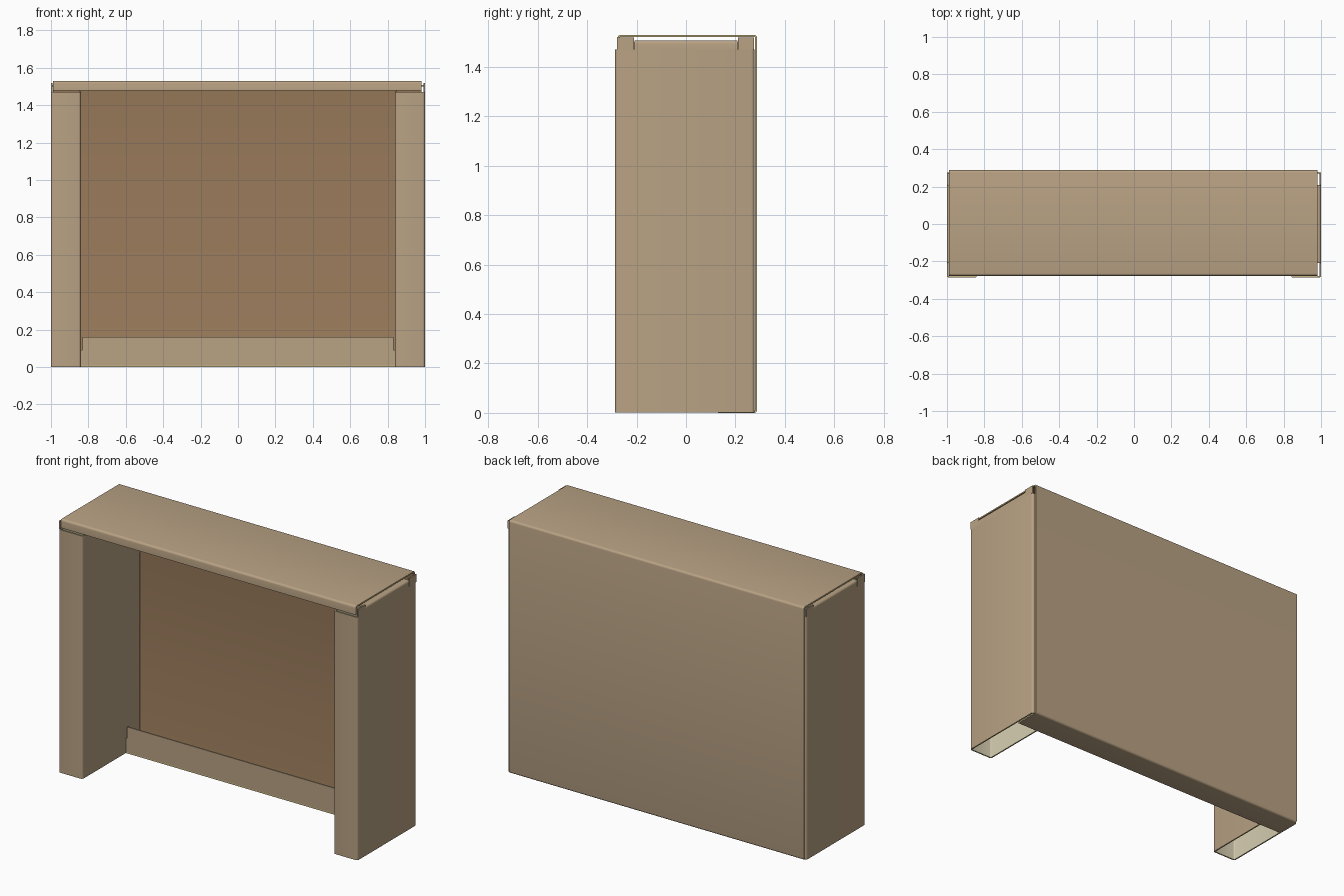
import bpy, bmesh, math
from mathutils import Vector

if "Cube" in bpy.data.objects:
    bpy.data.objects.remove(bpy.data.objects["Cube"])


def material(name, rgb):
    m = bpy.data.materials.new(name)
    m.diffuse_color = (*rgb, 1)
    m.use_nodes = True
    m.node_tree.nodes["Principled BSDF"].inputs["Base Color"].default_value = m.diffuse_color
    return m


tan = material("tan_outside", (0.485, 0.362, 0.231))
brown = material("brown_lining", (0.328, 0.202, 0.107))
cream = material("cream_inside", (0.66, 0.60, 0.43))
edge = material("pale_yellow_edge", (0.60, 0.48, 0.23))
T = 0.008   # sheet thickness


def rounded(path, r=0.013, n=4):
    """Replace each inner corner of a right-angled path with a small arc."""
    pts = [Vector(p) for p in path]
    out = [pts[0]]
    for a, b, c in zip(pts, pts[1:], pts[2:]):
        u, v = (a - b).normalized(), (c - b).normalized()
        centre = b + (u + v) * r
        for i in range(n + 1):
            t = math.pi / 2 * i / n
            out.append(centre - v * r * math.cos(t) - u * r * math.sin(t))
    return out + [pts[-1]]


def folded_sheet(name, path, lo, hi, place, mats, mirror=False):
    """Extrude a bent path from lo to hi; the inside is left of the path."""
    pts = rounded(path)
    inner = []
    for i, p in enumerate(pts):
        dirs = []
        if i > 0:
            dirs.append((p - pts[i - 1]).normalized())
        if i < len(pts) - 1:
            dirs.append((pts[i + 1] - p).normalized())
        normals = [Vector((-d.y, d.x)) for d in dirs]
        m = sum(normals, Vector((0, 0))).normalized()
        inner.append(p + m * T / m.dot(normals[0]))
    bm = bmesh.new()
    rows = [[bm.verts.new(place(p, h)) for p in line]
            for line in (pts, inner) for h in (lo, hi)]
    o0, o1, i0, i1 = rows

    def quad(a, b, c, d, k):
        bm.faces.new((a, b, c, d)).material_index = k

    for j in range(len(pts) - 1):
        quad(o0[j], o0[j + 1], o1[j + 1], o1[j], 0)
        quad(i0[j], i1[j], i1[j + 1], i0[j + 1], 1)
        quad(o0[j], i0[j], i0[j + 1], o0[j + 1], 2)
        quad(o1[j], o1[j + 1], i1[j + 1], i1[j], 2)
    for j in (0, -1):
        quad(o0[j], o1[j], i1[j], i0[j], 2)
    return finish(name, bm, mats, mirror)


def finish(name, bm, mats, mirror=False):
    bmesh.ops.recalc_face_normals(bm, faces=bm.faces)
    me = bpy.data.meshes.new(name)
    bm.to_mesh(me)
    bm.free()
    for m in mats:
        me.materials.append(m)
    ob = bpy.data.objects.new(name, me)
    bpy.context.collection.objects.link(ob)
    if mirror:
        ob.modifiers.new("mirror", "MIRROR")
    bpy.ops.object.select_all(action='DESELECT')
    ob.select_set(True)
    bpy.context.view_layer.objects.active = ob
    bpy.ops.object.shade_smooth_by_angle(angle=math.radians(40))
    return ob


def plate(name, x, y, z, mirror=False):
    bm = bmesh.new()
    bmesh.ops.create_cube(bm, size=1)
    for v in bm.verts:
        v.co = [a + (b - a) * (c + 0.5) for (a, b), c in zip((x, y, z), v.co)]
    return finish(name, bm, [tan], mirror)


along_x = lambda p, h: (h, p.x, p.y)
along_z = lambda p, h: (p.x, p.y, h)
along_y = lambda p, h: (p.x, h, p.y)

# Back, top, front lip and bottom strip bent from one sheet
folded_sheet("back_and_top",
             [(0.13, 0), (0.288, 0), (0.288, 1.53), (-0.277, 1.53), (-0.277, 1.477)],
             -0.99, 0.982, along_x, [tan, brown, edge])

# Upright flange on the bottom strip, stepped at its ends
plate("bottom_flange", (-0.832, 0.832), (0.13, 0.138), (0.006, 0.16))
plate("flange_step", (0.832, 0.842), (0.13, 0.138), (0.006, 0.09), True)

# Hollow side legs: inner wall, front, outer wall, rear flange
folded_sheet("side_legs",
             [(0.84, 0.262), (0.84, -0.287), (1, -0.287), (1, 0.277), (0.94, 0.277)],
             0.001, 1.47, along_z, [tan, cream, edge], True)

# Tops of the outer walls, with raised end tabs and an inward flange
folded_sheet("side_top_flanges", [(1, 1.47), (1, 1.508), (0.85, 1.508)],
             -0.208, 0.208, along_y, [tan, cream, edge], True)
for label, y in (("front", (-0.28, -0.21)), ("rear", (0.21, 0.275))):
    plate(label + "_top_tabs", (0.992, 1), y, (1.47, 1.519), True)
# Inner walls continue up to the top panel
plate("inner_wall_tops", (0.84, 0.848), (-0.265, 0.262), (1.47, 1.5), True)
